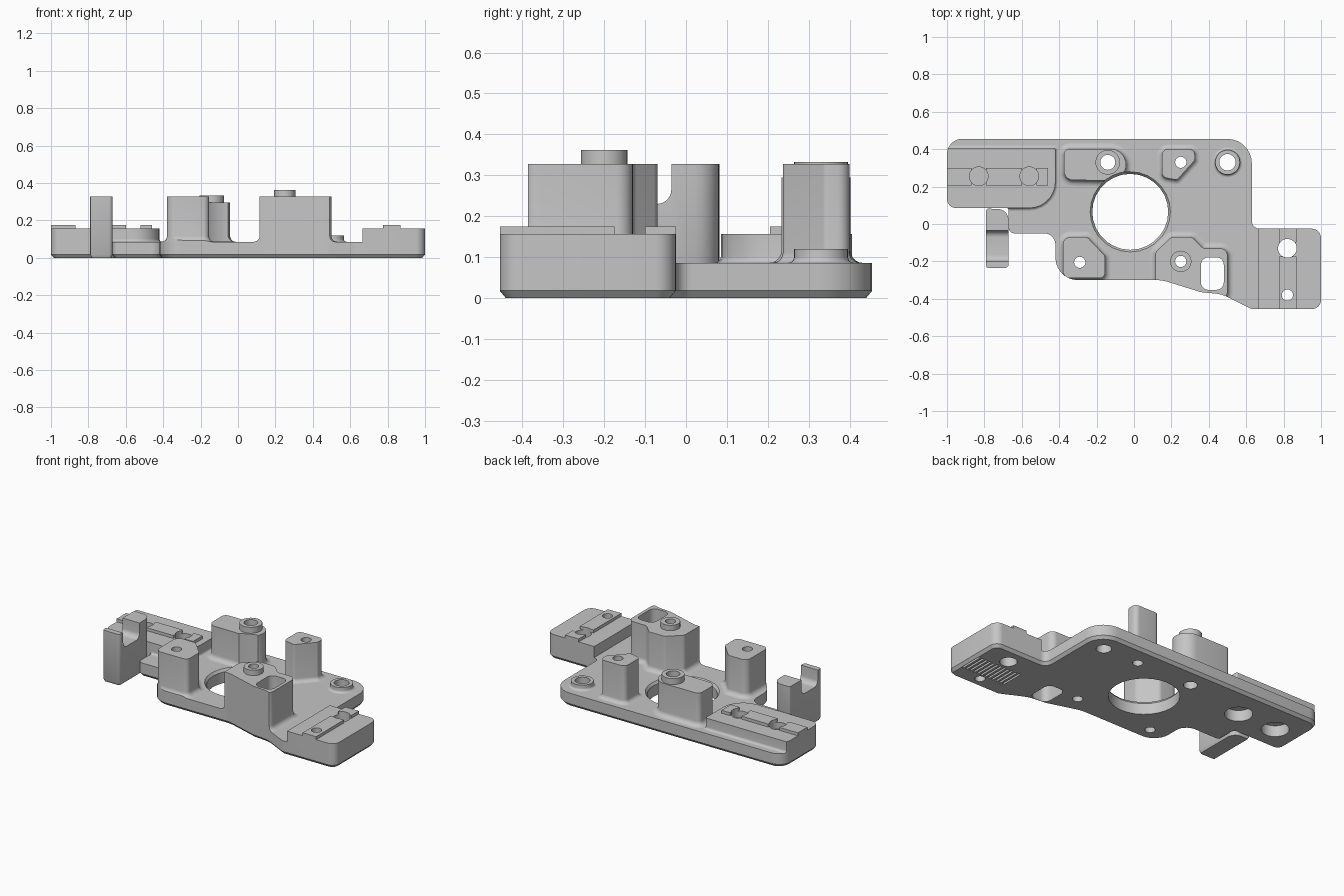
import bpy, bmesh, math
from mathutils import Vector

old = bpy.data.objects.get("Cube")
if old:
    bpy.data.objects.remove(old, do_unlink=True)

grey = bpy.data.materials.new("light_grey")
grey.use_nodes = True
tone = (0.56, 0.56, 0.56, 1)
grey.diffuse_color = tone
grey.node_tree.nodes["Principled BSDF"].inputs["Base Color"].default_value = tone


def outline(corners, d=0.0, seg=7):
    """Counter-clockwise corners (x, y, radius), offset outward by d and rounded."""
    pts = [Vector(c[:2]) for c in corners]
    n = len(pts)
    moved, turns = [], []
    for i in range(n):
        a = (pts[i] - pts[i - 1]).normalized()
        b = (pts[(i + 1) % n] - pts[i]).normalized()
        na, nb = Vector((a.y, -a.x)), Vector((b.y, -b.x))
        moved.append(pts[i] + (na + nb) * d / (1 + na.dot(nb)))
        turns.append(a.x * b.y - a.y * b.x)
    ring = []
    for i, p in enumerate(moved):
        if corners[i][2] == 0:
            ring.append(p)
            continue
        r = max(corners[i][2] + (d if turns[i] > 0 else -d), 0.002)
        va, vb = moved[i - 1] - p, moved[(i + 1) % n] - p
        half = va.angle(vb) / 2
        t = min(r / math.tan(half), va.length / 2, vb.length / 2)
        r = t * math.tan(half)
        bis = (va.normalized() + vb.normalized()).normalized()
        centre = p + bis * (r / math.sin(half))
        sweep = math.pi / 2 - half
        side = 1 if turns[i] > 0 else -1
        base = math.atan2(-bis.y, -bis.x)
        for k in range(seg + 1):
            ang = base + side * sweep * (2 * k / seg - 1)
            ring.append(centre + r * Vector((math.cos(ang), math.sin(ang))))
    return ring


def box(x0, x1, y0, y1, r=0.0):
    return [(x0, y1, r), (x0, y0, r), (x1, y0, r), (x1, y1, r)]


def disc(x, y, r):
    return box(x - r, x + r, y - r, y + r, r)


def loft(bm, corners, levels, along_x=False):
    """Stack offset outlines at (height, offset) levels into a closed solid."""
    rings = []
    for z, d in levels:
        rings.append([bm.verts.new((z, p.x, p.y) if along_x else (p.x, p.y, z))
                      for p in outline(corners, d)])
    n = len(rings[0])
    for lo, hi in zip(rings, rings[1:]):
        for i in range(n):
            j = (i + 1) % n
            bm.faces.new((lo[i], lo[j], hi[j], hi[i]))
    bm.faces.new(rings[0][::-1])
    bm.faces.new(rings[-1])


def make(name, *solids):
    bm = bmesh.new()
    for s in solids:
        loft(bm, *s)
    bmesh.ops.remove_doubles(bm, verts=bm.verts, dist=1e-4)
    bmesh.ops.recalc_face_normals(bm, faces=bm.faces)
    me = bpy.data.meshes.new(name)
    bm.to_mesh(me)
    bm.free()
    me.materials.append(grey)
    ob = bpy.data.objects.new(name, me)
    bpy.context.collection.objects.link(ob)
    return ob


def volume(me):
    bm = bmesh.new()
    bm.from_mesh(me)
    v = bm.calc_volume(signed=True)
    bm.free()
    return v


def carve(ob, tool, op):
    """Apply a boolean, accepting the first solver that keeps a sound solid."""
    before = volume(ob.data)
    tool.hide_render = True
    mod = ob.modifiers.new("carve", "BOOLEAN")
    mod.operation, mod.object = op, tool
    for solver in ("MANIFOLD", "EXACT", "FLOAT"):
        mod.solver = solver
        bpy.context.view_layer.update()
        deps = bpy.context.evaluated_depsgraph_get()
        me = bpy.data.meshes.new_from_object(ob.evaluated_get(deps))
        if 0.3 * before < volume(me) < 0.99999 * before:
            ob.data = me
            break
    ob.modifiers.remove(mod)


def straight(z0, z1):
    return [(z0, 0), (z1, 0)]


def flared(z0, z1, f):
    """Vertical wall with a concave fillet at its foot."""
    arc = [(z0 + f * (1 - math.cos(t)), f * (1 - math.sin(t)))
           for t in (math.pi / 2 * k / 5 for k in range(6))]
    return [(z0 - 0.01, f)] + arc + [(z1, 0)]


T = 0.086  # plate top
PAD = 0.156

plate_shape = [(-1, .455, .08), (-1, .085, .05), (-.67, .085, .01), (-.67, -.05, .03),
               (-.42, -.05, .06), (-.42, -.3, .12), (.15, -.3, .2), (.36, -.365, .1),
               (.47, -.375, .2), (.63, -.455, .04), (1, -.455, .05), (1, -.025, .05),
               (.63, -.025, .04), (.63, .455, .13)]

# Plate with bottom chamfer
plate = make("base_plate", (plate_shape, [(0, -.015), (.018, 0), (T, 0)]))

# Raised mounting pads and interrupted rails, trimmed later to the plate edge
left_pad = [(-1.05, .405, .01), (-1.05, .085, .01), (-.42, .085, .14), (-.42, .405, .01)]
wide_pad = make("wide_pad", (left_pad, flared(T, PAD, .015)))
wide_rail = make("wide_pad_rail", *[(box(a, b, .205, .3), straight(PAD - .003, .175))
                                    for a, b in ((-1.05, -.87), (-.79, -.6), (-.52, -.46))])
end_pad = make("end_pad", (box(.665, 1.05, -.5, .02), straight(T - .01, PAD)))
end_rail = make("end_pad_rail", *[(box(.775, .87, a, b), straight(PAD - .003, .175))
                                  for a, b in ((-.5, -.175), (-.1, .02))])

# Standing pillars
rear_boss_shape = [(-.375, .402, .03), (-.375, .235, .05), (-.042, .232, .085), (-.042, .402, .085)]
rear_post_shape = [(.15, .4, .03), (.15, .25, .03), (.23, .235, .02), (.325, .34, .02), (.325, .4, .03)]
front_post_shape = [(-.38, -.07, .04), (-.38, -.29, .04), (-.155, -.29, .03),
                    (-.155, -.17, .03), (-.25, -.07, .03)]
pocket_post_shape = [(.115, -.15, .03), (.115, -.33, .03), (.36, -.4, .05), (.5, -.4, .04),
                     (.5, -.13, .04), (.37, -.13, .03), (.31, -.07, .03), (.2, -.07, .03)]
rear_boss = make("rear_boss", (rear_boss_shape, flared(T, .295, .03)))
rear_post = make("rear_post", (rear_post_shape, flared(T, .328, .025)))
front_post = make("front_post", (front_post_shape, flared(T, .328, .03)))
pocket_post = make("pocket_post", (pocket_post_shape, flared(T, .328, .03)))

# Round collars
boss_collar = make("rear_boss_collar", (disc(-.14, .33, .066), straight(.29, .333)))
pocket_collar = make("pocket_post_collar", (disc(.25, -.2, .057), straight(.323, .362)))
corner_collar = make("corner_collar", (disc(.5, .33, .066), flared(T, .12, .015)))

# Side clip with a notch between two prongs
clip_shape = [(-.79, .082, .01), (-.79, -.235, .01), (-.67, -.235, .02), (-.67, .08, .07)]
clip = make("side_clip", (clip_shape, [(0, -.009), (.018, 0), (.328, 0)]))
notch = make("notch_cutter", (box(-.2, -.036, .23, .5, .035), straight(-.83, -.63), True))
carve(clip, notch, "INTERSECT" if clip is notch else "DIFFERENCE")

# Trim overhanging pads and fillets to the plate edge
trim = make("edge_trim", (plate_shape, straight(-.1, .6)))
for ob in (wide_pad, wide_rail, end_pad, end_rail, front_post, pocket_post):
    carve(ob, trim, "INTERSECT")

# Round holes, each with the parts it passes through
through = straight(-.05, .5)
rim = [(-.05, 0), (.07, 0), (T + .002, .013), (.5, .013)]
bores = [
    (disc(-.02, .065, .203), rim, (plate, rear_boss)),
    (disc(-.14, .33, .04), through, (plate, rear_boss, boss_collar)),
    (disc(.25, .33, .03), through, (plate, rear_post)),
    (disc(-.29, -.205, .03), through, (plate, front_post)),
    (disc(.25, -.2, .03), through, (plate, pocket_post, pocket_collar)),
    (disc(.5, .33, .044), through, (plate, corner_collar)),
    (disc(.82, -.13, .05), through, (plate, end_pad, end_rail)),
    (disc(.82, -.38, .03), through, (plate, end_pad, end_rail)),
    (box(.358, .48, -.352, -.178, .04), through, (plate, pocket_post)),
]
for x in (-.83, -.56):
    bores.append((disc(x, .255, .05), straight(.115, .3), (wide_pad, wide_rail)))
    bores.append((disc(x, .255, .08), straight(-.05, .07), (plate,)))
helpers = [notch, trim]
for shape, levels, targets in bores:
    tool = make("bore_cutter", (shape, levels))
    helpers.append(tool)
    for ob in targets:
        carve(ob, tool, "DIFFERENCE")

# Underside grooves
grooves = make("groove_cutter", *[(box(x, x + .013, -.345, -.195), straight(-.05, .016))
                                  for x in (.675 + .027 * i for i in range(12))])
carve(plate, grooves, "DIFFERENCE")

# Drop the helpers and smooth the rounded walls
for ob in helpers + [grooves]:
    bpy.data.objects.remove(ob, do_unlink=True)
bpy.ops.object.select_all(action="DESELECT")
for ob in (plate, wide_pad, wide_rail, end_pad, end_rail, rear_boss, rear_post, front_post,
           pocket_post, boss_collar, pocket_collar, corner_collar, clip):
    ob.select_set(True)
bpy.context.view_layer.objects.active = plate
bpy.ops.object.shade_smooth_by_angle(angle=math.radians(32))
